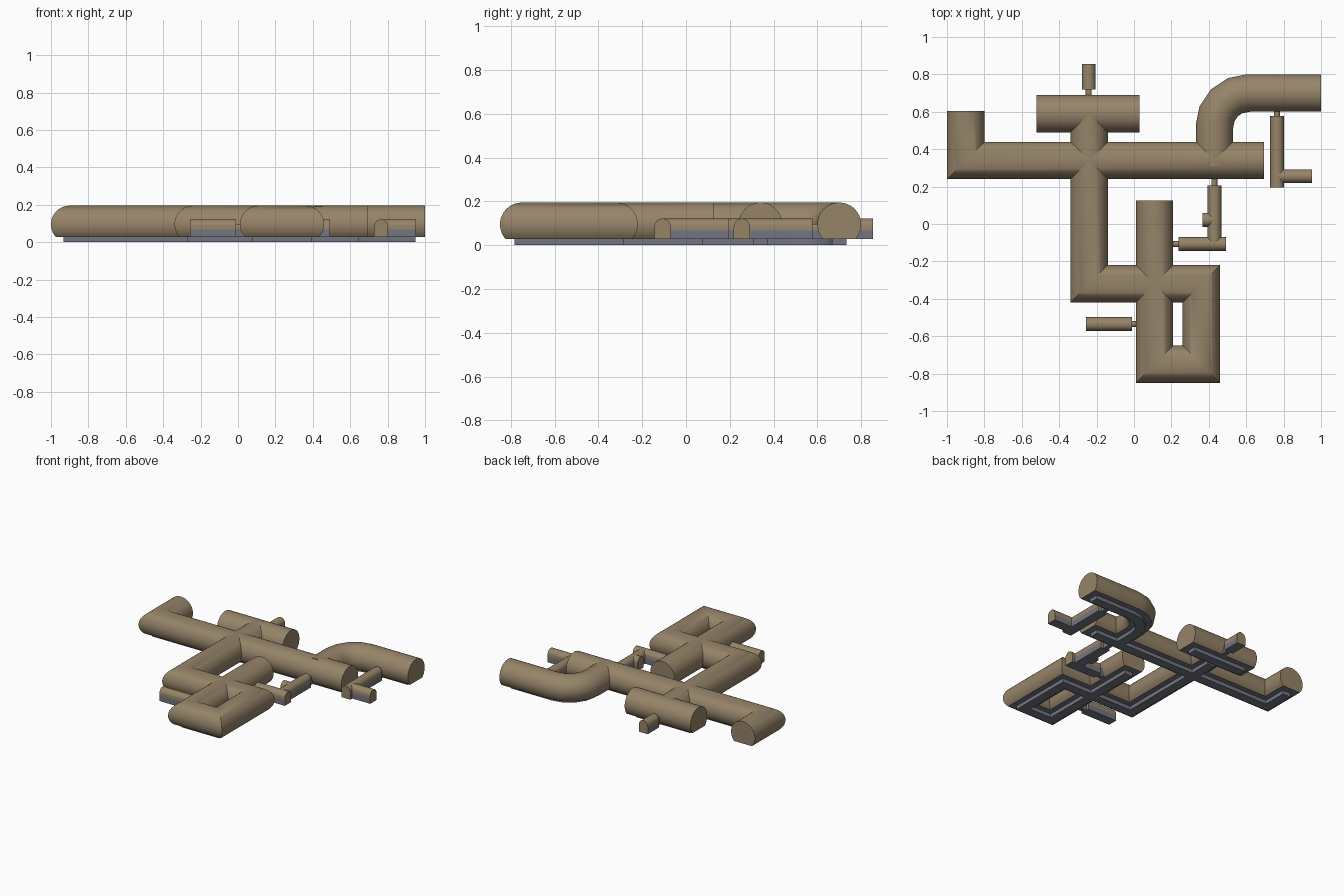
import bpy, bmesh, math
from mathutils import Vector

if "Cube" in bpy.data.objects:
    bpy.data.objects.remove(bpy.data.objects["Cube"])


def material(name, rgb):
    m = bpy.data.materials.new(name)
    m.diffuse_color = (*rgb, 1)
    m.use_nodes = True
    m.node_tree.nodes["Principled BSDF"].inputs["Base Color"].default_value = m.diffuse_color
    return m


BROWN = material("earth brown", (0.305, 0.231, 0.141))
GRAY = material("slate gray", (0.17, 0.18, 0.215))
FLOOR_Z = 0.028


def tube_profile(r=0.1, cz=0.095, n=28):
    # round pipe cut flat at floor height
    a = math.asin((FLOOR_Z - cz) / r)
    span = math.pi - 2 * a
    return [(r * math.cos(a + span * i / n), cz + r * math.sin(a + span * i / n))
            for i in range(n + 1)]


def arch_profile(w, top, base=0.068, n=12):
    # upright walls with a half-round roof; extra point splits the wall colours
    pts = [(w * math.cos(math.pi * i / n), top - w + w * math.sin(math.pi * i / n))
           for i in range(n + 1)]
    return [(w, FLOOR_Z), (w, base)] + pts + [(-w, base), (-w, FLOOR_Z)]


def sweep(name, path, profile, gray_below=0.0, all_gray=False):
    """Sweep a cross-section along a flat path with mitred corners."""
    pts = [Vector(p) for p in path]
    bm = bmesh.new()
    rings = []
    for i, p in enumerate(pts):
        d0 = (p - pts[i - 1]).normalized() if i else None
        d1 = (pts[i + 1] - p).normalized() if i < len(pts) - 1 else None
        d0, d1 = d0 or d1, d1 or d0
        t = (d0 + d1).normalized()
        side = Vector((t.y, -t.x)) / t.dot(d0)
        rings.append([bm.verts.new((p.x + side.x * u, p.y + side.y * u, z))
                      for u, z in profile])
    n = len(profile)
    for a, b in zip(rings, rings[1:]):
        for j in range(n):
            k = (j + 1) % n
            f = bm.faces.new((a[j], a[k], b[k], b[j]))
            if all_gray or f.calc_center_median().z < gray_below:
                f.material_index = 1
    for ring in (rings[0], rings[-1]):
        f = bm.faces.new(ring)
        f.material_index = int(all_gray)
    bmesh.ops.recalc_face_normals(bm, faces=bm.faces)
    me = bpy.data.meshes.new(name)
    bm.to_mesh(me)
    bm.free()
    me.materials.append(BROWN)
    me.materials.append(GRAY)
    ob = bpy.data.objects.new(name, me)
    bpy.context.collection.objects.link(ob)
    bpy.context.view_layer.objects.active = ob
    ob.select_set(True)
    bpy.ops.object.shade_smooth_by_angle(angle=math.radians(35))
    ob.select_set(False)


def shortened(path, d):
    pts = [Vector(p) for p in path]
    a = pts[0] + (pts[1] - pts[0]).normalized() * d
    b = pts[-1] + (pts[-2] - pts[-1]).normalized() * d
    return [a] + pts[1:-1] + [b]


# Large tunnels, each with a narrow keel strip underneath
bend = [(0.61 + 0.18 * math.cos(math.radians(a)), 0.52 + 0.18 * math.sin(math.radians(a)))
        for a in (180, 157.5, 135, 112.5, 90)]
tunnels = {
    "main_tunnel": [(-0.9, 0.605), (-0.9, 0.34), (0.695, 0.34)],
    "winding_tunnel": [(-0.24, 0.59), (-0.24, -0.32), (0.36, -0.32),
                       (0.36, -0.75), (0.11, -0.75), (0.11, 0.125)],
    "cross_tunnel": [(-0.52, 0.59), (0.03, 0.59)],
    "curved_tunnel": [(0.43, 0.31)] + bend + [(1.0, 0.7)],
}
keel = [(0.034, 0.0), (0.034, 0.03), (-0.034, 0.03), (-0.034, 0.0)]
for name, path in tunnels.items():
    sweep(name, path, tube_profile(), gray_below=FLOOR_Z + 0.001)
    sweep(name + "_keel", shortened(path, 0.05), keel, all_gray=True)

# Small side chambers with gray lower walls
chambers = {
    "back_chamber": [(-0.242, 0.72), (-0.242, 0.855)],
    "front_chamber": [(-0.257, -0.535), (-0.01, -0.535)],
    "right_chamber": [(0.765, 0.195), (0.765, 0.577)],
    "right_chamber_branch": [(0.765, 0.255), (0.953, 0.255)],
    "middle_chamber": [(0.43, -0.107), (0.43, 0.206)],
    "middle_chamber_branch": [(0.237, -0.107), (0.493, -0.107)],
    "middle_chamber_nook": [(0.365, 0.022), (0.43, 0.022)],
}
for name, path in chambers.items():
    sweep(name, path, arch_profile(0.037, 0.122), gray_below=0.066)

# Thin connecting passages running into the large tunnels
passages = {
    "back_passage": [(-0.242, 0.73), (-0.242, 0.63)],
    "front_passage": [(-0.02, -0.535), (0.06, -0.535)],
    "right_passage": [(0.765, 0.57), (0.765, 0.66)],
    "middle_passage": [(0.43, 0.2), (0.43, 0.3)],
    "middle_side_passage": [(0.25, -0.107), (0.16, -0.107)],
}
for name, path in passages.items():
    sweep(name, path, arch_profile(0.016, 0.098), gray_below=0.066)
